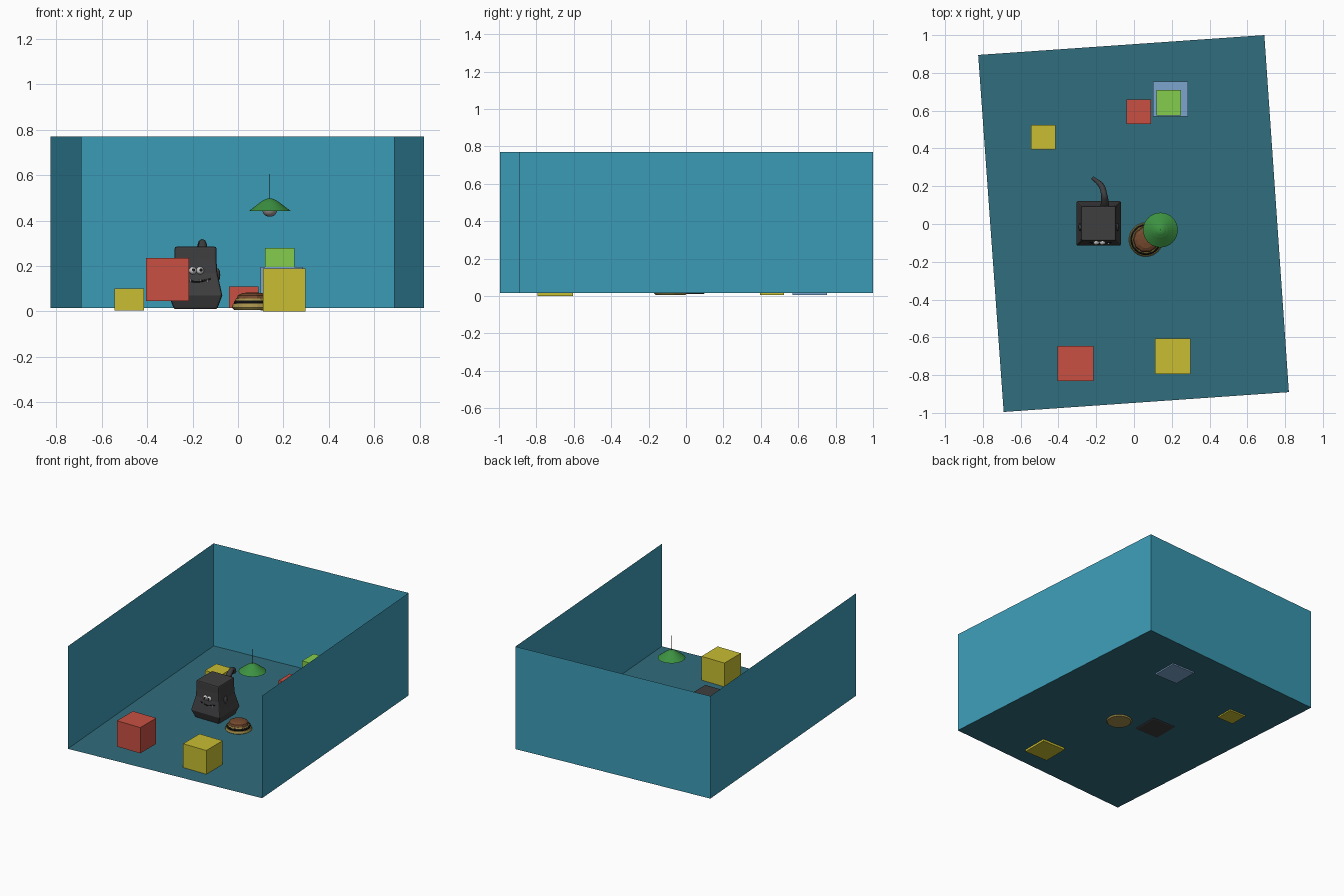
import bpy, bmesh, math
from mathutils import Vector

if "Cube" in bpy.data.objects:
    bpy.data.objects.remove(bpy.data.objects["Cube"])


def material(name, r, g, b):
    m = bpy.data.materials.new(name)
    m.diffuse_color = [((c / 255 + 0.055) / 1.055) ** 2.4 for c in (r, g, b)] + [1]
    m.use_nodes = True
    m.node_tree.nodes["Principled BSDF"].inputs["Base Color"].default_value = m.diffuse_color
    return m


teal = material("teal", 60, 157, 184)
slate = material("slate", 49, 109, 125)
yellow = material("yellow", 200, 190, 50)
red = material("red", 200, 80, 66)
green = material("green", 132, 205, 76)
blue = material("blue", 125, 165, 205)
leaf = material("leaf", 60, 145, 65)
gold = material("gold", 165, 145, 75)
brown = material("brown", 115, 72, 45)
dark = material("dark", 62, 62, 64)
black = material("black", 22, 22, 24)
white = material("white", 215, 215, 215)
glass = material("glass", 160, 150, 150)


def make(name, verts, faces, mat, smooth=False):
    me = bpy.data.meshes.new(name)
    me.from_pydata(verts, [], faces)
    ob = bpy.data.objects.new(name, me)
    bpy.context.collection.objects.link(ob)
    me.materials.append(mat)
    for p in me.polygons:
        p.use_smooth = smooth
    return ob


def box(name, x0, x1, y0, y1, z0, z1, mat):
    v = [(x, y, z) for z in (z0, z1) for x, y in ((x0, y0), (x1, y0), (x1, y1), (x0, y1))]
    f = [(3, 2, 1, 0), (4, 5, 6, 7)] + [(i, (i + 1) % 4, 4 + (i + 1) % 4, 4 + i) for i in range(4)]
    return make(name, v, f, mat)


def loft(name, rings, n, cx, cy, mat, caps=(True, True), start=0.0, smooth=False):
    """Stack of n-sided rings given as (radius, z)."""
    v, f = [], []
    for r, z in rings:
        for i in range(n):
            a = start + math.tau * i / n
            v.append((cx + r * math.cos(a), cy + r * math.sin(a), z))
    for k in range(len(rings) - 1):
        for i in range(n):
            j = (i + 1) % n
            f.append((k * n + i, k * n + j, k * n + n + j, k * n + n + i))
    if caps[0]:
        f.append(tuple(reversed(range(n))))
    if caps[1]:
        f.append(tuple(range(len(rings) * n - n, len(rings) * n)))
    return make(name, v, f, mat, smooth)


def ball(name, loc, scale, mat, seg=20):
    bm = bmesh.new()
    bmesh.ops.create_uvsphere(bm, u_segments=seg, v_segments=seg // 2, radius=1)
    me = bpy.data.meshes.new(name)
    bm.to_mesh(me)
    bm.free()
    ob = bpy.data.objects.new(name, me)
    bpy.context.collection.objects.link(ob)
    ob.location, ob.scale = loc, scale
    me.materials.append(mat)
    for p in me.polygons:
        p.use_smooth = True
    return ob


def tube(name, pts, radius, mat):
    """Curve through (x, y, z, taper) points."""
    cu = bpy.data.curves.new(name, 'CURVE')
    cu.dimensions, cu.bevel_depth, cu.bevel_resolution, cu.use_fill_caps = '3D', radius, 2, True
    sp = cu.splines.new('BEZIER')
    sp.bezier_points.add(len(pts) - 1)
    sp.resolution_u = 6
    for bp, p in zip(sp.bezier_points, pts):
        bp.co, bp.radius = p[:3], p[3]
        bp.handle_left_type = bp.handle_right_type = 'AUTO'
    ob = bpy.data.objects.new(name, cu)
    bpy.context.collection.objects.link(ob)
    cu.materials.append(mat)
    return ob


# room: thin floor and three walls, open at the front
FL, FR, BR, BL = (-0.69, -0.995), (0.82, -0.89), (0.69, 1.0), (-0.825, 0.895)
Z0, Z1 = 0.015, 0.77
make("floor", [(x, y, Z0) for x, y in (FL, FR, BR, BL)], [(0, 1, 2, 3)], slate)
for name, a, b in (("left_wall", BL, FL), ("right_wall", FR, BR), ("back_wall", BR, BL)):
    make(name, [(*a, Z0), (*b, Z0), (*b, Z1), (*a, Z1)], [(3, 2, 1, 0)], teal)

# toy blocks
box("yellow_small_block", -0.545, -0.415, 0.395, 0.525, 0.005, 0.10, yellow)
box("red_small_block", -0.04, 0.09, 0.53, 0.66, 0.016, 0.11, red)
box("red_large_block", -0.405, -0.215, -0.83, -0.645, 0.045, 0.235, red)
box("yellow_large_block", 0.11, 0.298, -0.795, -0.605, 0.0, 0.19, yellow)
box("blue_large_block", 0.10, 0.287, 0.57, 0.755, 0.005, 0.195, blue)
box("green_small_block", 0.12, 0.25, 0.575, 0.71, 0.185, 0.28, green)

# creature body: square rings, flared near the bottom
CX, CY, S2 = -0.187, 0.003, math.sqrt(2)
body = loft("creature_body",
            [(0.095 * S2, 0.01), (0.118 * S2, 0.07), (0.108 * S2, 0.115),
             (0.096 * S2, 0.17), (0.092 * S2, 0.23), (0.092 * S2, 0.285)],
            4, CX, CY, dark, start=math.pi / 4)
bev = body.modifiers.new("bevel", 'BEVEL')
bev.width, bev.segments, bev.limit_method, bev.angle_limit = 0.008, 2, 'ANGLE', math.radians(50)

# side fins
for s, side in ((-1, "left"), (1, "right")):
    ball(side + "_fin", (CX + s * 0.097, CY - 0.02, 0.16), (0.012, 0.02, 0.03), dark, 12)

# face
for x, side in ((-0.199, "left"), (-0.167, "right")):
    ball(side + "_eye", (x, -0.095, 0.18), (0.017, 0.017, 0.017), white, 16)
    ball(side + "_pupil", (x + 0.003, -0.107, 0.182), (0.008, 0.007, 0.008), black, 12)
tube("mouth", [(-0.235, -0.097, 0.143, 1), (-0.187, -0.101, 0.13, 1), (-0.12, -0.097, 0.143, 1)], 0.004, black)
for i, x in enumerate((-0.21, -0.165, -0.135)):
    loft("tooth_%d" % i, [(0.001, 0.12), (0.006, 0.14)], 6, x, -0.1, white)

# tail arching up behind the body
tube("tail", [(-0.155, 0.085, 0.24, 1.3), (-0.155, 0.125, 0.285, 1.1), (-0.158, 0.155, 0.302, 0.9),
              (-0.175, 0.205, 0.265, 0.85), (-0.218, 0.243, 0.23, 0.55)], 0.018, dark)

# round layered bun
BX, BY = 0.063, -0.083
loft("bun_base", [(0.08, 0.006), (0.09, 0.018), (0.085, 0.034)], 24, BX, BY, gold)
loft("bun_filling", [(0.08, 0.034), (0.082, 0.042), (0.076, 0.048)], 24, BX, BY, black)
loft("bun_slice", [(0.076, 0.046), (0.072, 0.056)], 12, BX, BY, gold)
loft("bun_top", [(0.07, 0.054), (0.064, 0.07), (0.045, 0.08), (0.015, 0.084)], 10, BX, BY, brown)

# hanging lamp
LX, LY = 0.14, -0.032
loft("lamp_shade", [(0.092, 0.442), (0.04, 0.482), (0.022, 0.493), (0.01, 0.497)], 32, LX, LY, leaf,
     caps=(False, True))
ball("lamp_bulb", (LX, LY, 0.451), (0.034, 0.034, 0.034), glass)
loft("lamp_cord", [(0.002, 0.49), (0.002, 0.605)], 8, LX, LY, black)
